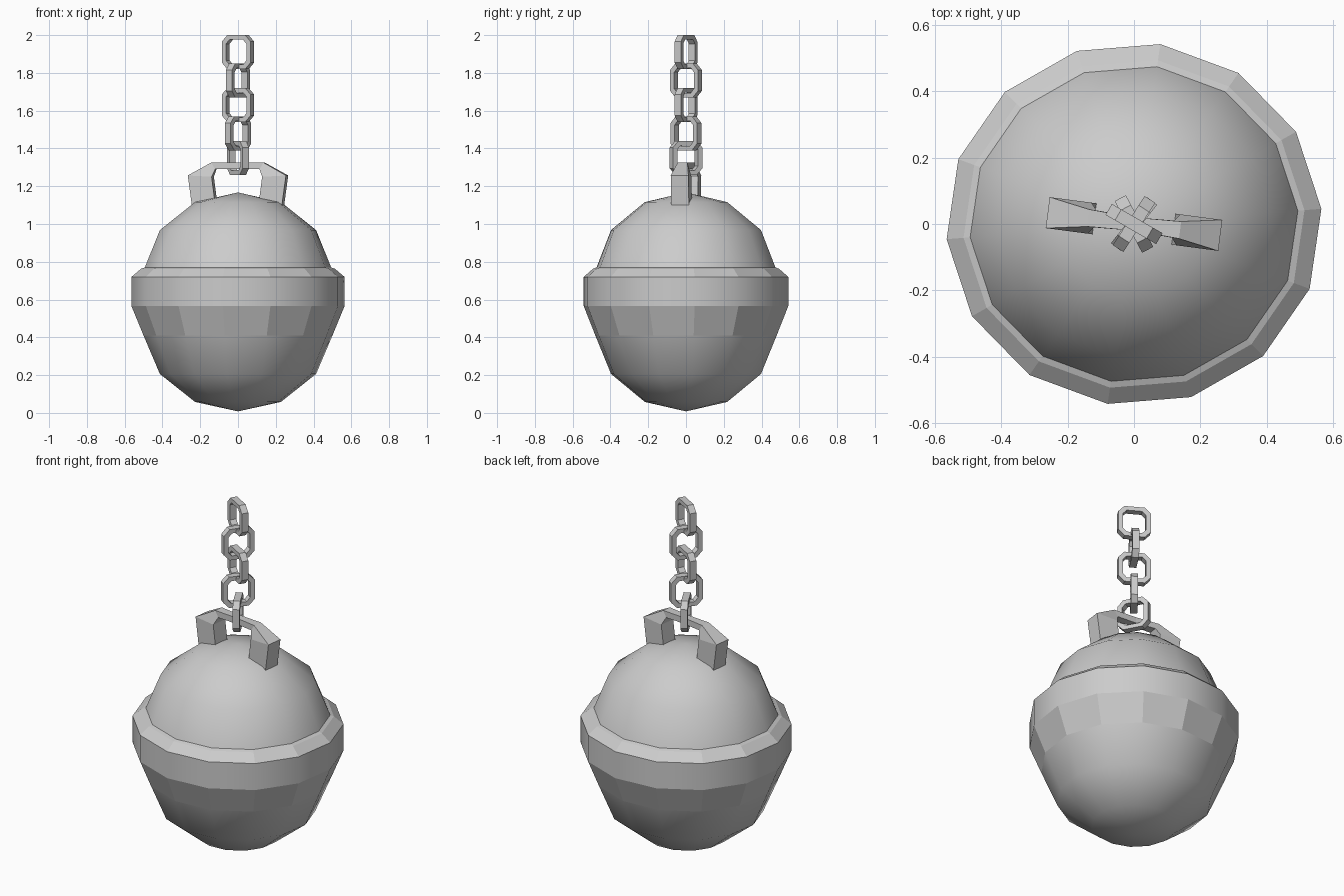
import bpy, math

if "Cube" in bpy.data.objects:
    bpy.data.objects.remove(bpy.data.objects["Cube"])

def make(name, verts, faces):
    me = bpy.data.meshes.new(name)
    me.from_pydata(verts, [], faces)
    me.update()
    ob = bpy.data.objects.new(name, me)
    bpy.context.collection.objects.link(ob)
    return ob

def turn(p, deg):
    a = math.radians(deg)
    x, y, z = p
    return (x * math.cos(a) - y * math.sin(a), x * math.sin(a) + y * math.cos(a), z)

def sweep(name, sections, closed, deg):
    """Join four-cornered sections into a bar, turned about z."""
    n = len(sections)
    verts = [turn(p, deg) for s in sections for p in s]
    faces = []
    for i in range(n if closed else n - 1):
        j = (i + 1) % n
        for k in range(4):
            m = (k + 1) % 4
            faces.append((i * 4 + k, i * 4 + m, j * 4 + m, j * 4 + k))
    if not closed:
        faces += [(3, 2, 1, 0), tuple(range(4 * n - 4, 4 * n))]
    return make(name, verts, faces)

# Ball with its raised band, a 14-sided turned profile
SIDES = 14
profile = [(0.228, 0.058), (0.415, 0.206), (0.502, 0.41), (0.566, 0.565),
           (0.566, 0.72), (0.515, 0.763), (0.495, 0.77), (0.415, 0.968), (0.228, 1.116)]
verts = []
for r, z in profile:
    for i in range(SIDES):
        a = math.radians(4.8) + i * math.tau / SIDES
        verts.append((r * math.cos(a), 0.966 * r * math.sin(a), z))
faces, smooth = [], []
for k in range(len(profile) - 1):
    for i in range(SIDES):
        j = (i + 1) % SIDES
        faces.append((k * SIDES + i, k * SIDES + j, (k + 1) * SIDES + j, (k + 1) * SIDES + i))
        smooth.append(k not in (2, 4, 5))      # the band's slopes stay faceted
verts += [(0, 0, 0.008), (0, 0, 1.167)]
bottom, top = len(verts) - 2, len(verts) - 1
last = (len(profile) - 1) * SIDES
for i in range(SIDES):
    j = (i + 1) % SIDES
    faces += [(bottom, j, i), (top, last + i, last + j)]
    smooth += [True, True]
ball = make("ball_with_band", verts, faces)
ball.data.polygons.foreach_set("use_smooth", smooth)

# Handle: outer x, z, inner x, z, half depth; mirrored across the middle
half = [(0.235, 1.06, 0.11, 1.06, 0.047), (0.262, 1.257, 0.135, 1.25, 0.047),
        (0.14, 1.325, 0.118, 1.29, 0.026), (0.0, 1.325, 0.0, 1.29, 0.02)]
stations = [(-a, b, -c, d, h) for a, b, c, d, h in half] + half[-2::-1]
sections = [[(ox, -h, oz), (ox, h, oz), (ix, h, iz), (ix, -h, iz)]
            for ox, oz, ix, iz, h in stations]
sweep("handle", sections, False, -7.5)

# Chain links: eight-sided loops
outer = [(0.055, 0.09), (0.088, 0.055), (0.088, -0.055), (0.055, -0.09)]
inner = [(0.042, 0.066), (0.062, 0.044), (0.062, -0.044), (0.042, -0.066)]
loop_out = outer + [(-x, z) for x, z in reversed(outer)]
loop_in = inner + [(-x, z) for x, z in reversed(inner)]
D = 0.019
links = [(1.91, -30), (1.76, 57), (1.63, -30), (1.48, 52), (1.35, -62)]
for n, (zc, deg) in enumerate(links):
    sections = [[(ox, D, zc + oz), (ox, -D, zc + oz), (ix, -D, zc + iz), (ix, D, zc + iz)]
                for (ox, oz), (ix, iz) in zip(loop_out, loop_in)]
    sweep(f"chain_link_{n + 1}", sections, True, deg)

# Make all surfaces face outward
import bmesh
for ob in bpy.context.collection.objects:
    bm = bmesh.new()
    bm.from_mesh(ob.data)
    bmesh.ops.recalc_face_normals(bm, faces=bm.faces)
    if ob is ball:
        for e in bm.edges:
            angle = e.calc_face_angle(0)
            if len({f.smooth for f in e.link_faces}) > 1 or angle > math.radians(40):
                e.smooth = False
    bm.to_mesh(ob.data)
    bm.free()
